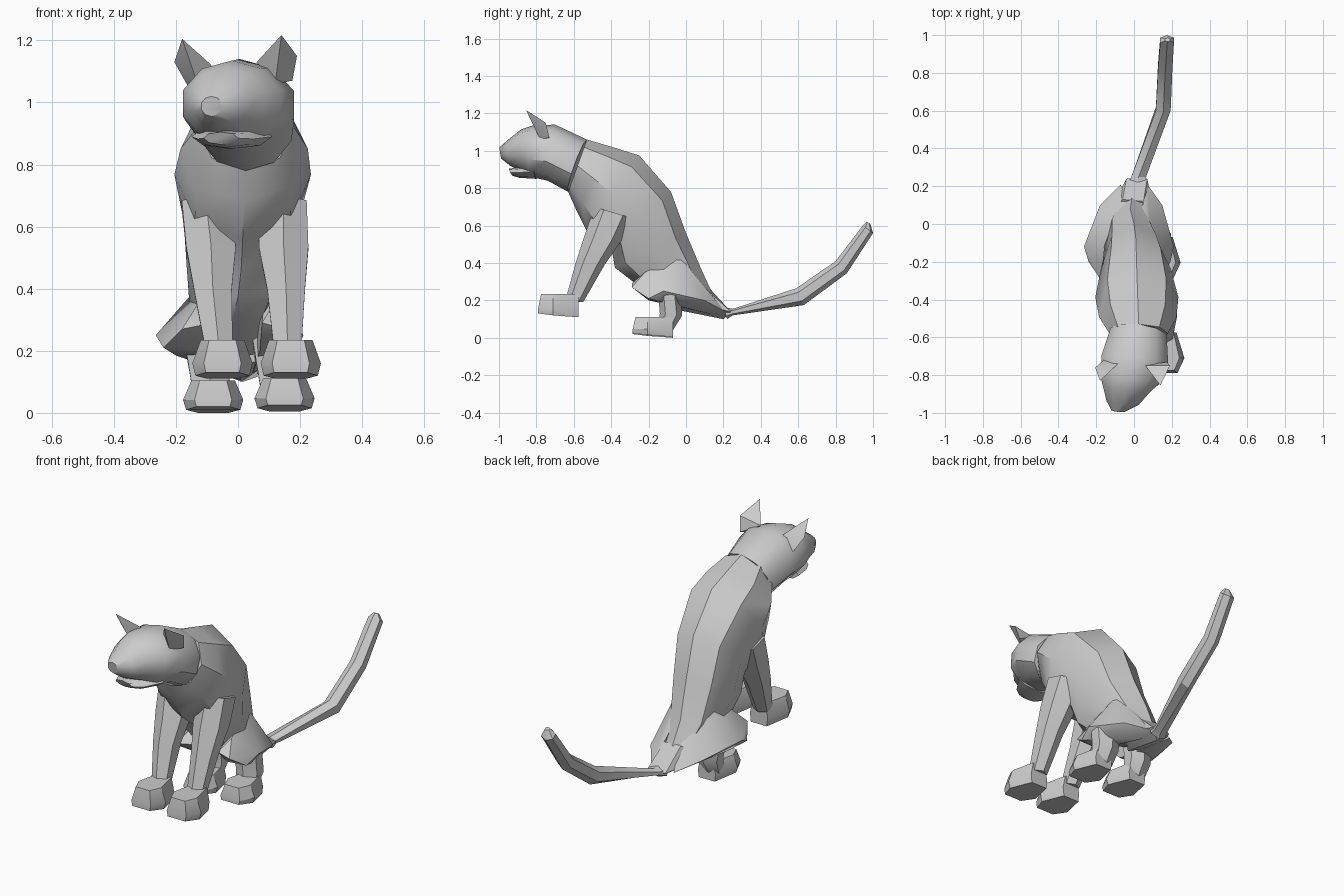
import bpy, bmesh, math


def finish(name, bm, angle):
    bmesh.ops.recalc_face_normals(bm, faces=bm.faces)
    me = bpy.data.meshes.new(name)
    bm.to_mesh(me)
    bm.free()
    ob = bpy.data.objects.new(name, me)
    bpy.context.collection.objects.link(ob)
    bpy.ops.object.select_all(action='DESELECT')
    ob.select_set(True)
    bpy.context.view_layer.objects.active = ob
    bpy.ops.object.shade_smooth_by_angle(angle=math.radians(angle))
    return ob


def loft(name, sections, n=8, yaw=0.0, angle=40):
    """Each section: upper (y, z), lower (y, z), centre x, half width."""
    bm = bmesh.new()
    rings = []
    for (y1, z1), (y2, z2), xc, hw in sections:
        ring = []
        for k in range(n):
            a = 2 * math.pi * k / n
            c, s = math.cos(a), math.sin(a)
            ring.append(bm.verts.new((xc + hw * s,
                                      (y1 + y2) / 2 + (y1 - y2) / 2 * c - yaw * hw * s,
                                      (z1 + z2) / 2 + (z1 - z2) / 2 * c)))
        rings.append(ring)
    for r, q in zip(rings, rings[1:]):
        for k in range(n):
            bm.faces.new((r[k], r[(k + 1) % n], q[(k + 1) % n], q[k]))
    bm.faces.new(rings[0])
    bm.faces.new(rings[-1])
    return finish(name, bm, angle)


def hull(name, pts, angle=30):
    bm = bmesh.new()
    vs = [bm.verts.new(p) for p in pts]
    res = bmesh.ops.convex_hull(bm, input=vs)
    loose = [v for v in bm.verts if not v.link_faces]
    bmesh.ops.delete(bm, geom=loose, context='VERTS')
    return finish(name, bm, angle)


def foot(name, x, y, z, h):
    """Low paw with a bevelled toe, its toe at y."""
    pts = []
    for dz, grow in ((0, 0.9), (h * 0.4, 1.0), (h, 0.72)):
        for s in (-1, 1):
            pts += [(x + s * 0.06 * grow, y + 0.015 * (dz > h * 0.5), z + dz + 0.02 * (dz == 0)),
                    (x + s * 0.097 * grow, y + 0.08, z + dz + 0.01 * (dz == 0)),
                    (x + s * 0.055 * grow, y + 0.215, z + dz)]
    return hull(name, pts)


# Torso from neck to rump
loft("torso", [
    ((-0.53, 1.06), (-0.63, 0.78), 0.025, 0.155),
    ((-0.40, 1.022), (-0.585, 0.68), 0.02, 0.205),
    ((-0.25, 0.975), (-0.525, 0.56), 0.015, 0.22),
    ((-0.08, 0.78), (-0.395, 0.46), 0.01, 0.185),
    ((0.00, 0.56), (-0.38, 0.375), 0.0, 0.165),
    ((0.08, 0.37), (-0.27, 0.29), -0.02, 0.135),
    ((0.14, 0.24), (-0.06, 0.18), -0.01, 0.10)])

# Head, turned slightly to one side, with a separate jaw
loft("head", [
    ((-0.53, 1.06), (-0.63, 0.78), 0.025, 0.155),
    ((-0.70, 1.14), (-0.74, 0.84), 0.005, 0.185),
    ((-0.82, 1.135), (-0.83, 0.86), -0.02, 0.165),
    ((-0.88, 1.115), (-0.87, 0.885), -0.04, 0.13),
    ((-0.95, 1.06), (-0.94, 0.92), -0.06, 0.09),
    ((-0.995, 1.02), (-0.985, 0.955), -0.085, 0.035)], n=10, yaw=0.12)
loft("jaw", [
    ((-0.80, 0.93), (-0.80, 0.85), -0.02, 0.13),
    ((-0.90, 0.91), (-0.89, 0.855), -0.04, 0.09),
    ((-0.945, 0.905), (-0.925, 0.865), -0.055, 0.055)], yaw=0.1)

# Ears
hull("left_ear", [(-0.18, -0.83, 1.205), (-0.205, -0.76, 1.13), (-0.16, -0.72, 1.05),
                  (-0.085, -0.74, 1.12), (-0.13, -0.78, 1.06)])
hull("right_ear", [(0.14, -0.855, 1.217), (0.19, -0.75, 1.15), (0.175, -0.73, 1.07),
                   (0.06, -0.75, 1.13), (0.12, -0.78, 1.06)])

# Limbs on both sides
thigh = [(-0.10, -0.04, 0.44), (-0.265, -0.12, 0.25), (-0.24, -0.20, 0.21),
         (-0.18, -0.29, 0.27), (-0.08, -0.29, 0.29), (-0.20, -0.10, 0.185),
         (-0.07, -0.20, 0.20), (-0.04, 0.12, 0.13), (-0.18, 0.10, 0.20),
         (-0.07, 0.21, 0.14), (-0.13, -0.22, 0.35), (-0.03, 0.08, 0.30)]
for side, s in (("left", -1), ("right", 1)):
    loft(side + "_front_leg", [
        ((-0.645, 0.20), (-0.55, 0.19), 0.05 + s * 0.110, 0.050),
        ((-0.590, 0.40), (-0.435, 0.39), 0.037 + s * 0.118, 0.070),
        ((-0.545, 0.54), (-0.345, 0.52), 0.030 + s * 0.117, 0.092),
        ((-0.490, 0.70), (-0.285, 0.64), 0.020 + s * 0.125, 0.088)], n=6)
    foot(side + "_front_foot", 0.06 + s * 0.11, -0.79, 0.11, 0.125)
    k = -1 if s < 0 else 0.72
    hull(side + "_thigh", [(0.0 - k * x + 0.02 * (s > 0), y, z) for x, y, z in thigh]
         if s > 0 else thigh, 40)
    loft(side + "_hind_leg", [
        ((-0.15, 0.05), (-0.07, 0.04), 0.02 + s * 0.11, 0.06),
        ((-0.14, 0.13), (-0.02, 0.12), 0.02 + s * 0.11, 0.075),
        ((-0.15, 0.25), (-0.03, 0.22), 0.01 + s * 0.11, 0.085)], n=6)
    foot(side + "_hind_foot", 0.035 + s * 0.115, -0.285, 0.005 * (s > 0), 0.105)

# Rump tapering into the tail
hull("rump", [(-0.06, 0.13, 0.26), (0.05, 0.12, 0.25), (-0.04, 0.24, 0.14), (0.07, 0.24, 0.14),
              (0.01, 0.20, 0.10), (-0.14, 0.05, 0.18), (0.11, 0.05, 0.18), (0.0, -0.05, 0.15)])
loft("tail", [
    ((0.20, 0.165), (0.22, 0.10), 0.015, 0.055),
    ((0.25, 0.155), (0.25, 0.12), 0.025, 0.045),
    ((0.59, 0.265), (0.63, 0.175), 0.155, 0.045),
    ((0.80, 0.41), (0.86, 0.345), 0.165, 0.044),
    ((0.945, 0.60), (1.0, 0.56), 0.175, 0.042),
    ((0.965, 0.62), (0.985, 0.61), 0.178, 0.015)], n=6, angle=25)
